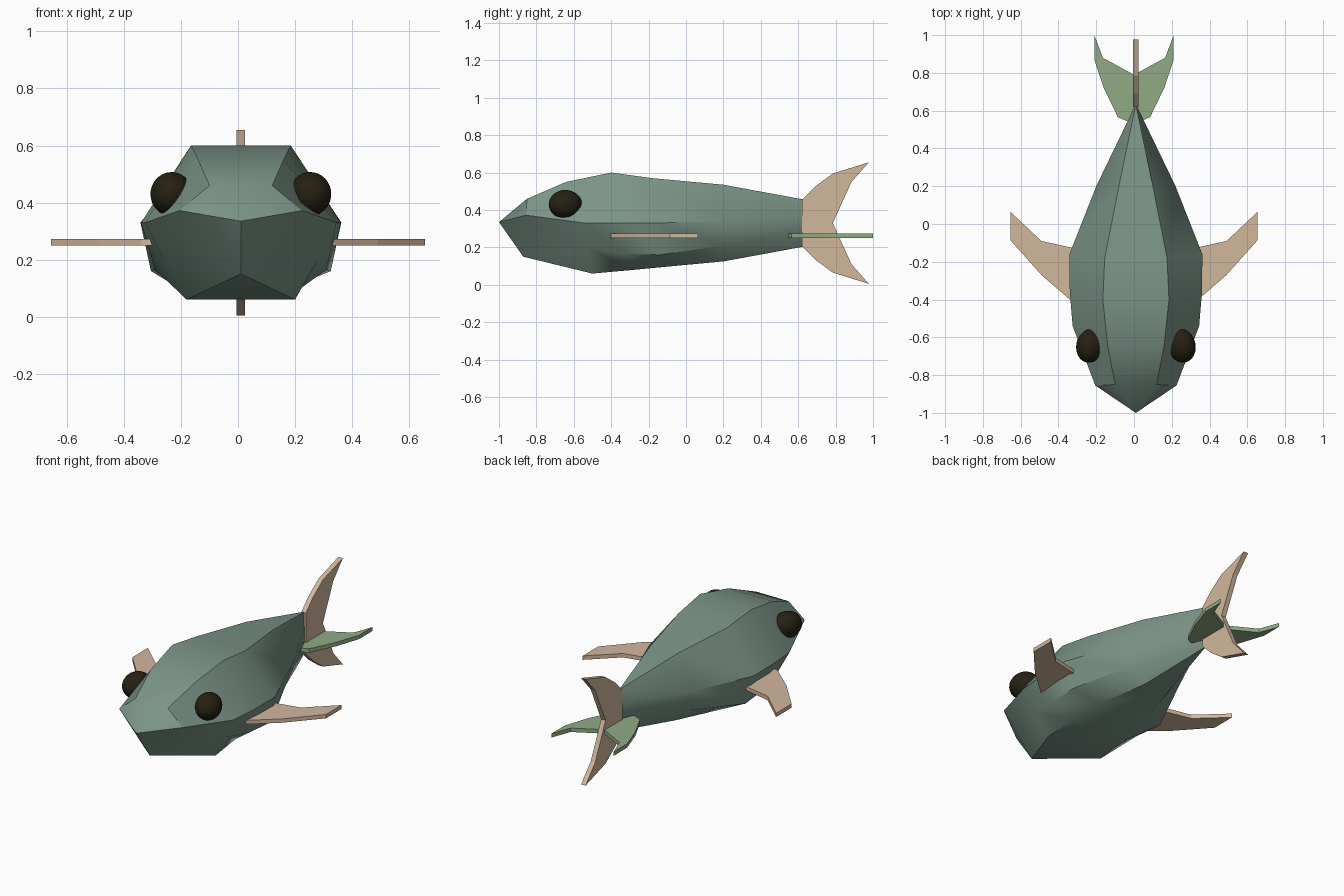
import bpy, bmesh, math
from mathutils import Matrix, Vector

if "Cube" in bpy.data.objects:
    bpy.data.objects.remove(bpy.data.objects["Cube"])

CX = 0.01  # body centre line


def material(name, rgb):
    m = bpy.data.materials.new(name)
    m.diffuse_color = (*rgb, 1)
    m.use_nodes = True
    m.node_tree.nodes["Principled BSDF"].inputs["Base Color"].default_value = m.diffuse_color
    return m


TEAL = material("grey teal", (0.200, 0.300, 0.245))
TAN = material("tan", (0.640, 0.475, 0.335))
GREEN = material("leaf green", (0.280, 0.405, 0.235))
DARK = material("dark eye", (0.019, 0.015, 0.006))


def finish(bm, name, mat, smooth=None):
    bmesh.ops.recalc_face_normals(bm, faces=bm.faces)
    me = bpy.data.meshes.new(name)
    bm.to_mesh(me)
    bm.free()
    me.materials.append(mat)
    ob = bpy.data.objects.new(name, me)
    bpy.context.collection.objects.link(ob)
    if smooth:
        bpy.ops.object.select_all(action='DESELECT')
        ob.select_set(True)
        bpy.context.view_layer.objects.active = ob
        bpy.ops.object.shade_smooth_by_angle(angle=math.radians(smooth))
    return ob


def plate(name, outline, place, half, mat):
    """Flat fin: outline points are put in space by place(a, b, offset)."""
    bm = bmesh.new()
    top = [bm.verts.new(place(a, b, half)) for a, b in outline]
    low = [bm.verts.new(place(a, b, -half)) for a, b in outline]
    bm.faces.new(top)
    bm.faces.new(low[::-1])
    n = len(outline)
    for i in range(n):
        j = (i + 1) % n
        bm.faces.new((top[i], low[i], low[j], top[j]))
    return finish(bm, name, mat)


# Body: half rings of (half width, y, z) - back, widest, lower side, belly
rings = [
    [(0, -1, .335)] * 4,
    [(.11, -.85, .46), (.215, -.855, .372), (0, -.87, .15), (0, -.87, .15)],
    [(.15, -.64, .55), (.335, -.54, .33), (.27, -.52, .20), (.19, -.50, .06)],
    [(.175, -.40, .60), (.35, -.36, .33), (.30, -.33, .165), (.18, -.30, .078)],
    [(.165, -.18, .57), (.352, -.16, .33), (.315, -.14, .16), (.165, -.10, .097)],
    [(.09, .20, .535), (.21, .20, .34), (.17, .20, .21), (.08, .20, .125)],
    [(0, .635, .455), (0, .635, .37), (0, .635, .28), (0, .635, .205)],
]
bm = bmesh.new()
found = {}


def vert(w, y, z):
    key = (round(w, 4), y, z)
    if key not in found:
        found[key] = bm.verts.new((CX + w, y, z))
    return found[key]


loops = [[vert(*p) for p in r] + [vert(-w, y, z) for w, y, z in reversed(r)]
         for r in rings]
for a, b in zip(loops, loops[1:]):
    for i in range(8):
        j = (i + 1) % 8
        corners = list(dict.fromkeys((a[i], a[j], b[j], b[i])))
        if len(corners) > 2 and not bm.faces.get(corners):
            bm.faces.new(corners)
finish(bm, "body", TEAL, 32)

# Eyes
for side, label in ((1, "right"), (-1, "left")):
    bm = bmesh.new()
    bmesh.ops.create_uvsphere(bm, u_segments=24, v_segments=16, radius=1)
    bmesh.ops.transform(
        bm, verts=bm.verts,
        matrix=Matrix.Translation(Vector((CX + side * .243, -.645, .43)))
        @ Matrix.Rotation(side * math.radians(12), 4, 'Z')
        @ Matrix.Diagonal((.073, .09, .077, 1)))
    finish(bm, label + "_eye", DARK, 40)

# Side fins
side_fin = [(.22, -.44), (.34, -.40), (.49, -.27), (.655, -.085),
            (.655, .065), (.49, -.09), (.33, -.125), (.22, -.14)]
for side, label in ((1, "right"), (-1, "left")):
    plate(label + "_side_fin", side_fin,
          lambda x, y, t, s=side: (s * x, y, .261 + t), .012, TAN)

# Upright tail fin, mirrored about its middle height
upper = [(.69, .195), (.785, .265), (.978, .325), (.885, .22)]
tail = ([(.62, .125)] + upper + [(.785, 0)]
        + [(y, -z) for y, z in reversed(upper)] + [(.62, -.125)])
plate("tail_fin", tail, lambda y, z, t: (CX + t, y, .33 + z), .015, TAN)

# Level green tail fin
half = [(.085, .565), (.16, .72), (.21, .87), (.21, 1.0), (.165, .88)]
level = ([(0, .53)] + half + [(0, .79)]
         + [(-x, y) for x, y in reversed(half)])
plate("level_tail_fin", level, lambda x, y, t: (x, y, .262 + t), .012, GREEN)
